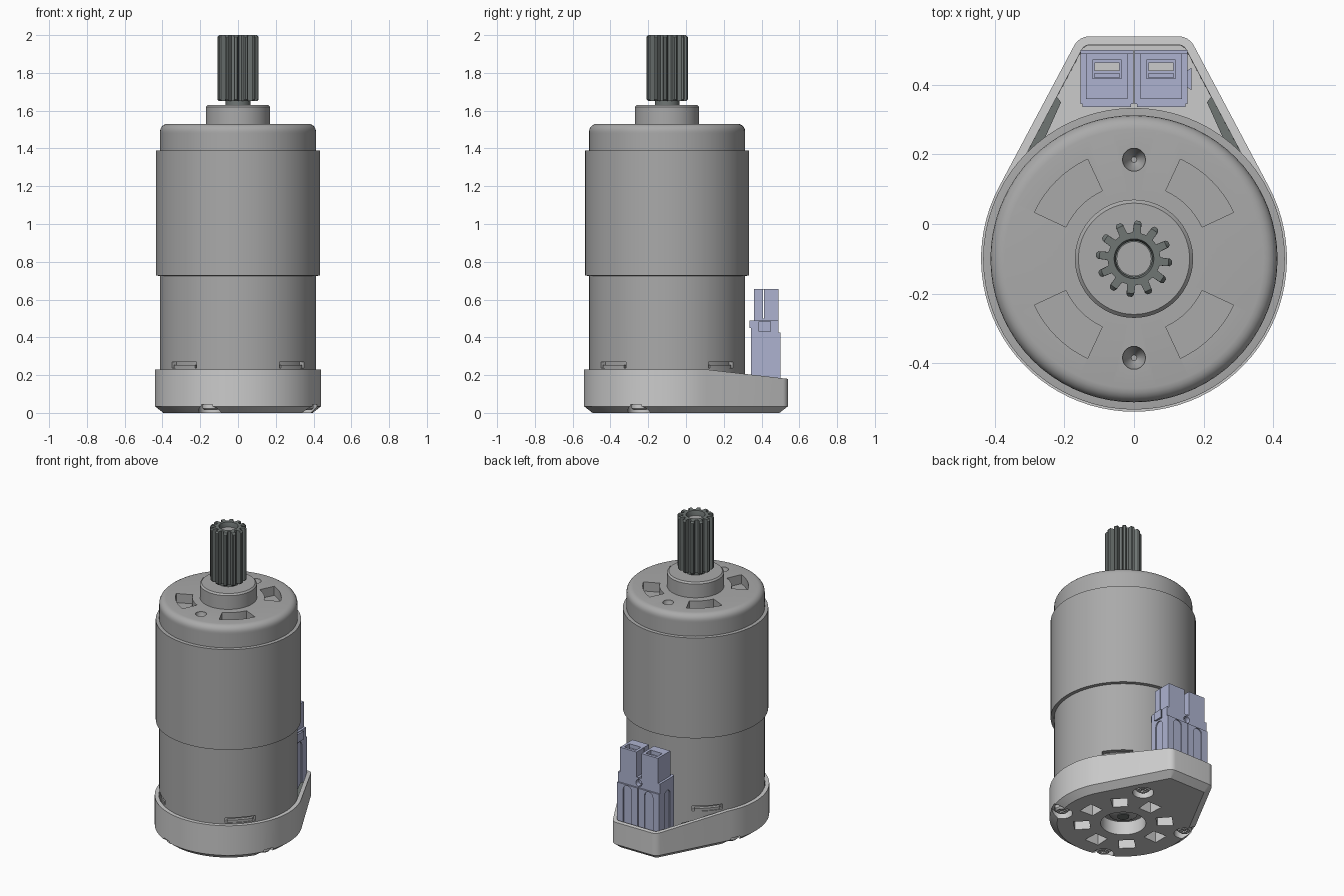
import bpy, bmesh, math
from mathutils import Matrix, Vector

old = bpy.data.objects.get("Cube")
if old:
    bpy.data.objects.remove(old, do_unlink=True)

CY = -0.10  # motor axis


def material(name, rgb):
    m = bpy.data.materials.new(name)
    m.use_nodes = True
    m.diffuse_color = (*rgb, 1)
    bsdf = next(n for n in m.node_tree.nodes if n.type == 'BSDF_PRINCIPLED')
    bsdf.inputs["Base Color"].default_value = (*rgb, 1)
    return m


STEEL = material("motor grey", (0.40, 0.40, 0.40))
SHELL = material("light grey", (0.60, 0.60, 0.60))
DARK = material("dark gear grey", (0.16, 0.18, 0.175))
BLUE = material("pale blue plastic", (0.42, 0.45, 0.63))


def loft(name, rings, mat, matrix=None):
    """Skin a stack of equal-length point rings and cap both ends."""
    bm = bmesh.new()
    loops = [[bm.verts.new(p) for p in ring] for ring in rings]
    n = len(loops[0])
    for a, b in zip(loops, loops[1:]):
        for i in range(n):
            j = (i + 1) % n
            bm.faces.new((a[i], a[j], b[j], b[i]))
    bm.faces.new(loops[0])
    bm.faces.new(loops[-1])
    if matrix:
        bm.transform(matrix)
    bmesh.ops.recalc_face_normals(bm, faces=bm.faces)
    me = bpy.data.meshes.new(name)
    bm.to_mesh(me)
    bm.free()
    me.materials.append(mat)
    ob = bpy.data.objects.new(name, me)
    bpy.context.collection.objects.link(ob)
    return ob


def activate(ob):
    bpy.ops.object.select_all(action='DESELECT')
    ob.select_set(True)
    bpy.context.view_layer.objects.active = ob


def smooth(ob):
    activate(ob)
    bpy.ops.object.shade_smooth_by_angle(angle=math.radians(32))
    return ob


def cut(ob, cutters):
    for c in cutters:
        activate(ob)
        mod = ob.modifiers.new("cut", 'BOOLEAN')
        mod.operation, mod.solver, mod.object = 'DIFFERENCE', 'EXACT', c
        bpy.ops.object.modifier_apply(modifier=mod.name)
        bpy.data.objects.remove(c, do_unlink=True)
    return ob


def polar(r, deg, cx=0, cy=CY):
    a = math.radians(deg)
    return (cx + r * math.cos(a), cy + r * math.sin(a))


def prism(name, pts, z0, z1, mat, matrix=None):
    return loft(name, [[(x, y, z) for x, y in pts] for z in (z0, z1)], mat, matrix)


def box(name, x0, x1, y0, y1, z0, z1, mat):
    return prism(name, [(x0, y0), (x1, y0), (x1, y1), (x0, y1)], z0, z1, mat)


def lathe(name, profile, mat, cx=0, cy=CY, n=72):
    return loft(name, [[(*polar(r, 360 * i / n, cx, cy), z) for i in range(n)]
                       for r, z in profile], mat)


def sector(r0, r1, mid, half, steps=8):
    angs = [mid - half + 2 * half * i / steps for i in range(steps + 1)]
    return [polar(r1, a) for a in angs] + [polar(r0, a) for a in reversed(angs)]


# Motor can with rounded shoulder, bearing boss, vents and screw dimples
can_profile = [(0.38, 0.11), (0.413, 0.13), (0.413, 1.48)]
can_profile += [(0.373 + 0.04 * math.cos(a), 1.49 + 0.04 * math.sin(a))
                for a in (math.pi / 2 * i / 5 for i in range(6))]
can_profile += [(0.17, 1.53), (0.17, 1.62), (0.16, 1.63)]
can = lathe("motor_can", can_profile, STEEL)
cutters = []
for mid in (45, 135, 225, 315):
    cutters.append(prism("vent", sector(0.216, 0.316, mid, 20), 1.47, 1.6, STEEL))
    cutters.append(prism("slot", sector(0.385, 0.45, mid, 13), 0.237, 0.27, STEEL))
for s in (-1, 1):
    cutters.append(lathe("dimple", [(0.008, 1.48), (0.033, 1.52), (0.033, 1.56)],
                         STEEL, 0, CY + s * 0.285, 24))
smooth(cut(can, cutters))

# Tabs inside the lower slots
for i, mid in enumerate((45, 135, 225, 315)):
    smooth(prism(f"slot_tab_{i + 1}", sector(0.37, 0.408, mid, 11), 0.235, 0.253, STEEL))

# Outer sleeve
smooth(lathe("outer_sleeve", [(0.412, 0.725), (0.434, 0.727), (0.434, 1.388),
                              (0.412, 1.39)], STEEL))

# Shaft and pinion
smooth(lathe("shaft", [(0.05, 1.6), (0.05, 1.97)], STEEL, n=32))
smooth(lathe("shaft_collar", [(0.065, 1.62), (0.065, 1.66)], DARK, n=32))
TEETH = 12


def gear(inset):
    pts = []
    for t in range(TEETH):
        mid = 84 + t * 360 / TEETH
        for r, off in ((0.076, -9), (0.104, -6), (0.11, -3),
                       (0.11, 3), (0.104, 6), (0.076, 9)):
            pts.append(polar(min(r, 0.11 - inset), mid + off))
    return pts


pinion = loft("pinion_gear", [[(x, y, z) for x, y in gear(d)] for d, z in
                              ((0.01, 1.65), (0, 1.66), (0, 1.99), (0.01, 2.0))], DARK)
cut(pinion, [lathe("bore", [(0.052, 1.6), (0.052, 1.98), (0.06, 2.01)], DARK, n=32)])
smooth(pinion)


# Base tray: a round cup stretched towards the back, with sloping rim
def outline(d):
    pts = [polar(0.44 - d, 152 + 236 * i / 56) for i in range(57)]
    for cx, a0 in ((0.128, 28), (-0.128, 90)):
        pts += [polar(0.05 - d, a0 + 62 * i / 6, cx, 0.49) for i in range(7)]
    return pts


def rim(y):
    return 0.23 - 0.05 * max(0, y - 0.107) / 0.433


def level(d, z=None):
    return [(x, y, rim(y) if z is None else z) for x, y in outline(d)]


FLOOR = 0.09
tray = loft("base_tray", [level(0.045, 0), level(0, 0.035), level(0),
                          level(0.025), level(0.026, FLOOR)], SHELL)
cutters = [lathe("centre_hole", [(0.135, -0.05), (0.135, 0.2)], SHELL, n=40)]
for k in range(8):
    square = [(0.2, -0.045), (0.295, -0.05), (0.295, 0.05), (0.2, 0.045)]
    turn = Matrix.Translation((0, CY, 0)) @ Matrix.Rotation(math.radians(45 * k), 4, 'Z')
    cutters.append(prism("window", square, -0.05, 0.2, SHELL, turn))
SCREWS = [polar(0.385, -22 + 90 * k) for k in range(4)]
for x, y in SCREWS:
    cutters.append(lathe("recess", [(0.063, -0.05), (0.063, 0.045)], SHELL, x, y, 24))
smooth(cut(tray, cutters))

# Screws under the base
for k, (x, y) in enumerate(SCREWS):
    head = lathe(f"base_screw_{k + 1}", [(0.032, 0.014), (0.043, 0.024), (0.043, 0.05)],
                 SHELL, x, y, 24)
    cut(head, [box("cross", x - a, x + a, y - b, y + b, 0, 0.026, SHELL)
               for a, b in ((0.025, 0.006), (0.006, 0.025))])
    smooth(head)

# Rear bearing and shaft end
smooth(lathe("rear_bearing", [(0.06, 0.05), (0.085, 0.065), (0.085, 0.13)], STEEL, n=40))
smooth(lathe("rear_shaft_end", [(0.035, 0.045), (0.035, 0.1)], DARK, n=24))

# Dark strips along the inside of the sloping side walls
for side, s in (("left", 1), ("right", -1)):
    pts = [(s * x, y) for x, y in ((0.225, 0.37), (0.338, 0.15), (0.30, 0.15), (0.21, 0.35))]
    prism(f"{side}_inner_strip", pts, FLOOR, 0.195, DARK)

# Pair of plug housings at the back
capsule = [(-0.03, -0.3), (0.03, -0.3)]
capsule += [polar(0.03, 180 * i / 10, 0, 0) for i in range(11)]
for side, x in (("right", -0.078), ("left", 0.078)):
    body = box(f"{side}_plug_body", x - 0.076, x + 0.076, 0.345, 0.5, FLOOR, 0.425, BLUE)
    stand = Matrix.Rotation(math.pi / 2, 4, 'X')
    cutters = [prism("arch", capsule, -0.007, 0.007, BLUE,
                     Matrix.Translation((x, y, 0.39)) @ stand) for y in (0.345, 0.5)]
    quarter = Matrix.Rotation(math.pi / 2, 4, 'Z')
    edge = x + math.copysign(0.076, x)
    cutters.append(prism("side_arch", capsule, -0.007, 0.007, BLUE,
                         Matrix.Translation((edge, 0.415, 0.39)) @ quarter @ stand))
    smooth(cut(body, cutters))

    neck = box(f"{side}_plug_neck", x - 0.076, x + 0.076, 0.345, 0.49, 0.425, 0.49, BLUE)
    pin = [polar(0.022, 15 * i, 0, 0) for i in range(24)]
    cut(neck, [prism("pin_hole", pin, -0.03, 0.03, BLUE,
                     Matrix.Translation((0, 0.49, 0.455)) @ stand)])
    smooth(neck)
    box(f"{side}_plug_lip", x - 0.07, x + 0.07, 0.336, 0.346, 0.45, 0.49, BLUE)

    hood = box(f"{side}_plug_hood", x - 0.06, x + 0.06, 0.36, 0.49, 0.489, 0.655, BLUE)
    cut(hood, [box("pocket", x - 0.042, x + 0.042, 0.418, 0.472, 0.5, 0.7, BLUE),
               box("seam", x - 0.07, x + 0.07, 0.408, 0.412, 0.5, 0.652, BLUE)])
    box(f"{side}_plug_contact", x - 0.036, x + 0.036, 0.44, 0.465, 0.49, 0.60, SHELL)
    box(f"{side}_plug_tongue", x - 0.036, x + 0.036, 0.42, 0.435, 0.49, 0.63, BLUE)

# Dovetail rib on the outer side of the left plug
prism("plug_side_rib", [(0.15, 0.395), (0.166, 0.385), (0.166, 0.45), (0.15, 0.44)],
      0.43, 0.485, BLUE)
bpy.ops.object.select_all(action='DESELECT')
